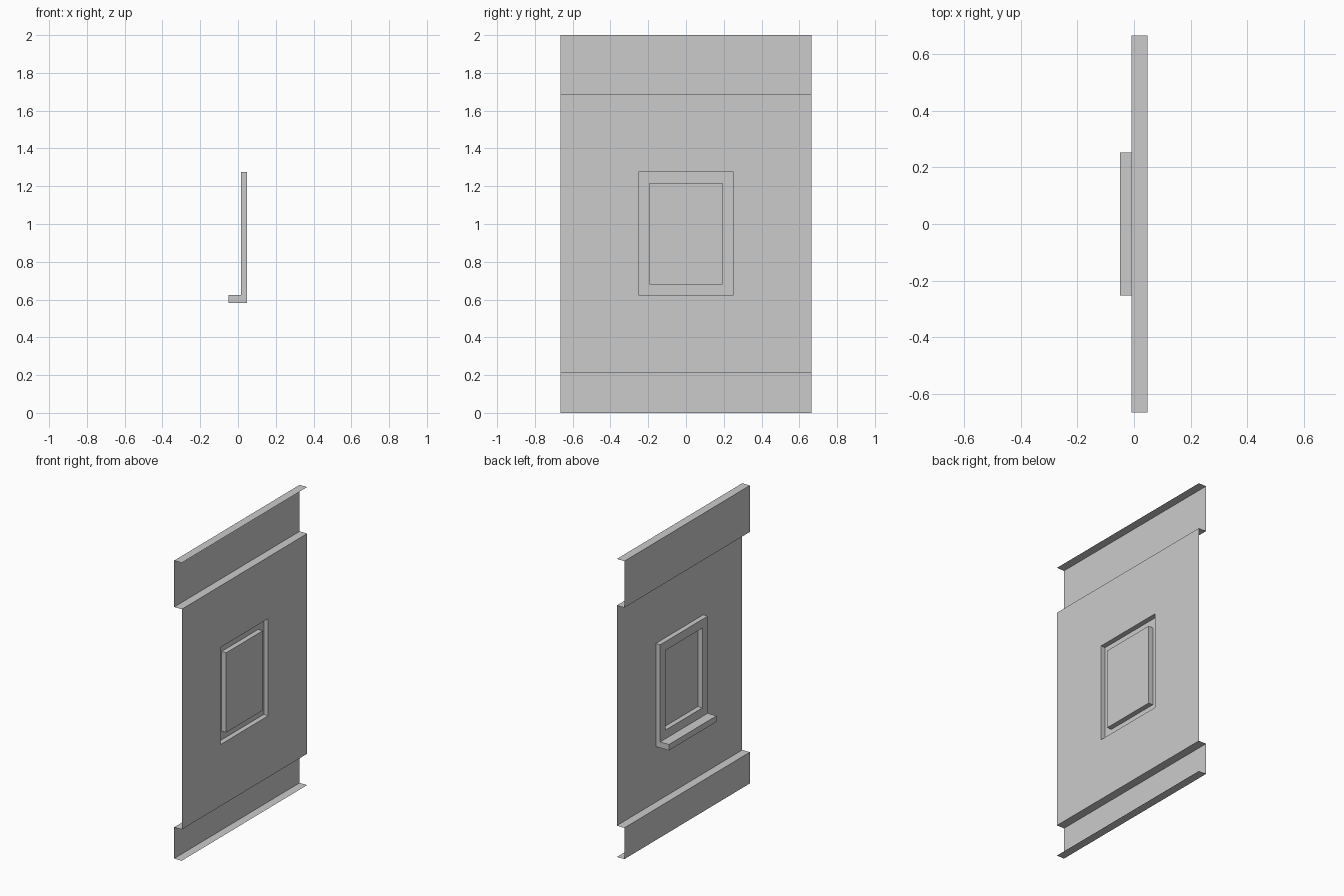
import bpy, bmesh

if "Cube" in bpy.data.objects:
    bpy.data.objects.remove(bpy.data.objects["Cube"])

X_FACE, X_BACK, X_NICHE, X_SILL = 0.048, -0.008, 0.015, -0.05
HALF_W = 0.665                      # half width of the wall
Z_LOW, Z_HIGH = 0.21, 1.688         # limits of the raised middle panel
WIN_Y, WIN_Z0, WIN_Z1 = 0.252, 0.623, 1.275
PANE_Y, PANE_Z0, PANE_Z1 = 0.194, 0.681, 1.216
SILL_Z0 = 0.583


def rect(bm, x, hy, z0, z1):
    """Four verts of an upright rectangle facing +x."""
    return [bm.verts.new((x, y, z)) for y, z in
            ((-hy, z0), (hy, z0), (hy, z1), (-hy, z1))]


def bridge(bm, a, b, skip=()):
    """Quads between two four-vert loops."""
    for i in range(4):
        if i not in skip:
            j = (i + 1) % 4
            bm.faces.new((a[i], a[j], b[j], b[i]))


def finish(bm, name):
    bmesh.ops.remove_doubles(bm, verts=bm.verts, dist=1e-5)
    mesh = bpy.data.meshes.new(name)
    bm.to_mesh(mesh)
    bm.free()
    obj = bpy.data.objects.new(name, mesh)
    bpy.context.collection.objects.link(obj)
    return obj


def folded_strip(name, profile):
    """Open sheet: an x-z profile swept across the wall width."""
    bm = bmesh.new()
    rows = [[bm.verts.new((x, y, z)) for y in (-HALF_W, HALF_W)]
            for x, z in profile]
    for a, b in zip(rows, rows[1:]):
        bm.faces.new((a[0], a[1], b[1], b[0]))
    return finish(bm, name)


# Recessed bands with flanges above and below the middle panel
folded_strip("lower_band", [(X_FACE, 0), (X_BACK, 0), (X_BACK, Z_LOW), (X_FACE, Z_LOW)])
folded_strip("upper_band", [(X_FACE, Z_HIGH), (X_BACK, Z_HIGH), (X_BACK, 2), (X_FACE, 2)])

# Middle panel stepping into the window channel and back out to the pane
bm = bmesh.new()
loops = [rect(bm, *p) for p in (
    (X_FACE, HALF_W, Z_LOW, Z_HIGH),
    (X_FACE, WIN_Y, WIN_Z0, WIN_Z1),
    (X_NICHE, WIN_Y, WIN_Z0, WIN_Z1),
    (X_NICHE, PANE_Y, PANE_Z0, PANE_Z1),
    (X_FACE, PANE_Y, PANE_Z0, PANE_Z1))]
for a, b in zip(loops, loops[1:]):
    bridge(bm, a, b)
bm.faces.new(loops[-1])
finish(bm, "window_panel")

# Sill projecting from the rear, open where it meets the panel
bm = bmesh.new()
inner = rect(bm, X_FACE, WIN_Y, SILL_Z0, WIN_Z0)
outer = rect(bm, X_SILL, WIN_Y, SILL_Z0, WIN_Z0)
bridge(bm, outer, inner, skip=(2,))
bm.faces.new(outer[::-1])
# Sill top stops at the window channel, whose floor continues it
edge = [bm.verts.new((X_NICHE, y, WIN_Z0)) for y in (WIN_Y, -WIN_Y)]
bm.faces.new((outer[2], outer[3], edge[1], edge[0]))
finish(bm, "window_sill")
